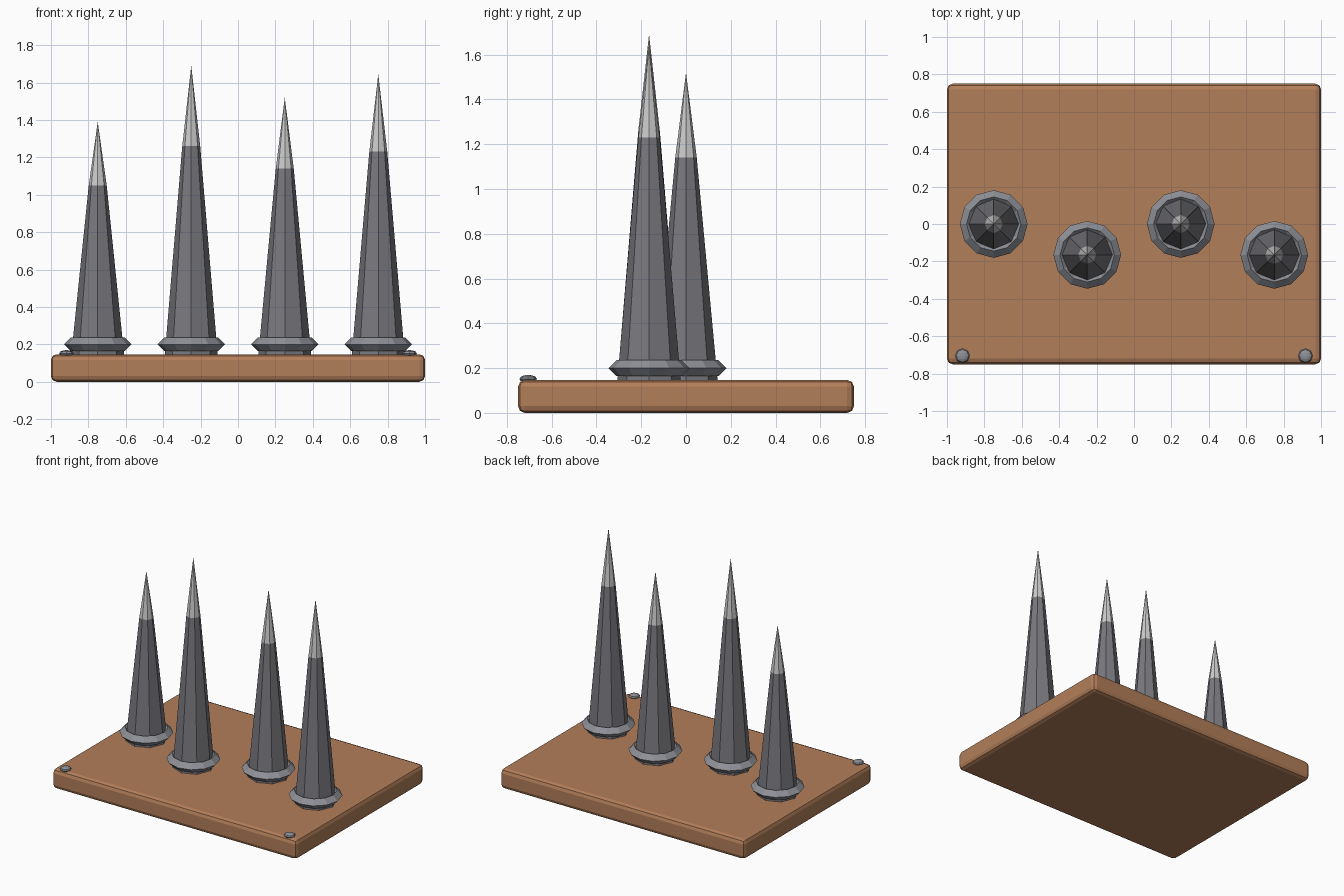
import bpy
from math import radians

if "Cube" in bpy.data.objects:
    bpy.data.objects.remove(bpy.data.objects["Cube"])


def material(name, rgb):
    m = bpy.data.materials.new(name)
    m.diffuse_color = (*rgb, 1)
    m.use_nodes = True
    m.node_tree.nodes["Principled BSDF"].inputs["Base Color"].default_value = m.diffuse_color
    return m


wood = material("wood", (0.45, 0.21, 0.10))
iron = material("iron", (0.19, 0.19, 0.21))
steel = material("steel", (0.27, 0.28, 0.31))
bright = material("bright_steel", (0.62, 0.63, 0.65))


def finish(name, mat):
    ob = bpy.context.object
    ob.name = name
    ob.data.materials.append(mat)
    return ob


def cone(name, x, y, z0, z1, r0, r1, mat):
    bpy.ops.mesh.primitive_cone_add(vertices=8, radius1=r0, radius2=r1, depth=z1 - z0,
                                    location=(x, y, (z0 + z1) / 2))
    return finish(name, mat)


# base plate with softened edges
TOP = 0.147
bpy.ops.mesh.primitive_cube_add(size=1, location=(0, 0, TOP / 2))
plate = bpy.context.object
plate.scale = (2, 1.5, TOP)
bpy.ops.object.transform_apply(location=False, rotation=False, scale=True)
finish("base_plate", wood)
bevel = plate.modifiers.new("bevel", "BEVEL")
bevel.width = 0.03
bevel.segments = 2

# spikes: x, y, height where the bright tip starts, top height
spikes = [(-0.75, 0, 1.05, 1.39), (-0.25, -0.165, 1.26, 1.69),
          (0.25, 0, 1.14, 1.52), (0.75, -0.165, 1.23, 1.645)]
for i, (x, y, z_tip, z_top) in enumerate(spikes, 1):
    cone(f"spike_shaft_{i}", x, y, TOP - 0.01, z_tip, 0.142, 0.048, iron)
    cone(f"spike_tip_{i}", x, y, z_tip, z_top, 0.048, 0, bright)
    # diamond-section collar
    bpy.ops.mesh.primitive_torus_add(major_segments=12, minor_segments=4, major_radius=0.145,
                                     minor_radius=0.036, location=(x, y, 0.2))
    finish(f"spike_collar_{i}", steel)

# flattened rivets in the front corners
for side, label in ((-1, "left"), (1, "right")):
    bpy.ops.mesh.primitive_uv_sphere_add(segments=8, ring_count=6, radius=0.039,
                                         location=(side * 0.917, -0.705, 0.152))
    bpy.context.object.scale.z = 0.45
    finish(f"rivet_{label}", steel)
